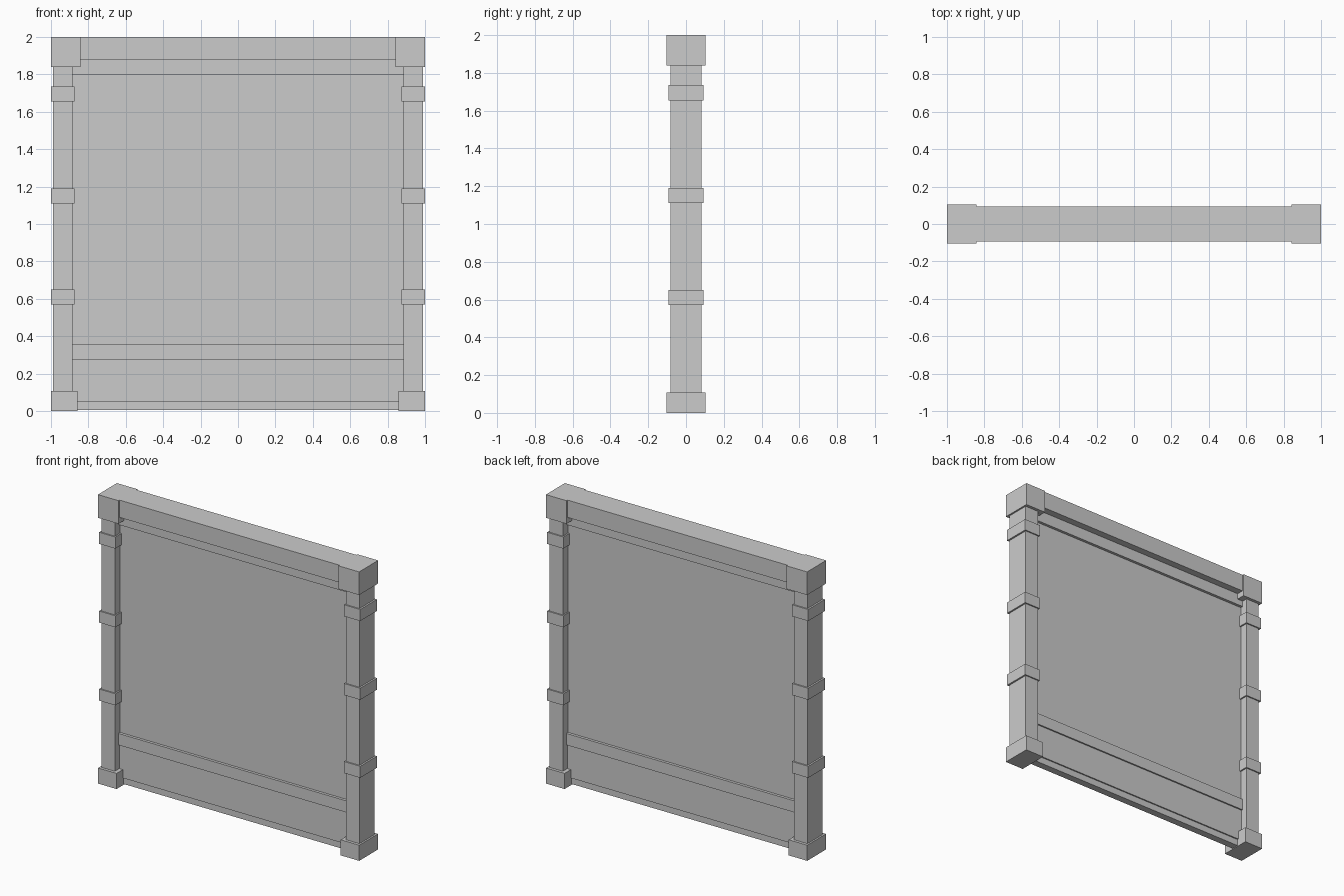
import bpy
import bmesh

if "Cube" in bpy.data.objects:
    bpy.data.objects.remove(bpy.data.objects["Cube"])

grey = bpy.data.materials.new("plain grey")
grey.diffuse_color = (0.6, 0.6, 0.6, 1)
grey.use_nodes = True
grey.node_tree.nodes["Principled BSDF"].inputs["Base Color"].default_value = grey.diffuse_color


def block(name, x0, x1, half_depth, z0, z1):
    """Box from x0 to x1 and z0 to z1, centred on y = 0."""
    bm = bmesh.new()
    bmesh.ops.create_cube(bm, size=1)
    for v in bm.verts:
        v.co.x = x1 if v.co.x > 0 else x0
        v.co.y = half_depth if v.co.y > 0 else -half_depth
        v.co.z = z1 if v.co.z > 0 else z0
    mesh = bpy.data.meshes.new(name)
    bm.to_mesh(mesh)
    bm.free()
    mesh.materials.append(grey)
    obj = bpy.data.objects.new(name, mesh)
    bpy.context.collection.objects.link(obj)
    return obj


def pair(name, inner, outer, half_depth, z0, z1):
    """Matching blocks on the left and right sides."""
    block("left_" + name, -outer, -inner, half_depth, z0, z1)
    block("right_" + name, inner, outer, half_depth, z0, z1)


# Wall panel with its lower board and trims
block("wall_panel", -0.9, 0.9, 0.025, 0.005, 1.9)
block("lower_board", -0.885, 0.885, 0.034, 0.05, 0.28)
block("lower_trim", -0.885, 0.885, 0.044, 0.275, 0.355)
block("upper_trim", -0.885, 0.885, 0.044, 1.80, 1.89)

# Top beam
block("top_beam", -0.85, 0.85, 0.093, 1.88, 2.0)

# Posts with feet, corner caps and bands
pair("post", 0.885, 0.988, 0.083, 0.05, 1.9)
pair("foot", 0.858, 1.0, 0.103, 0.0, 0.108)
pair("corner_cap", 0.842, 1.0, 0.104, 1.84, 2.0)
for i, z in enumerate((0.61, 1.15, 1.695)):
    pair(f"post_band_{i + 1}", 0.875, 1.0, 0.092, z - 0.04, z + 0.04)
